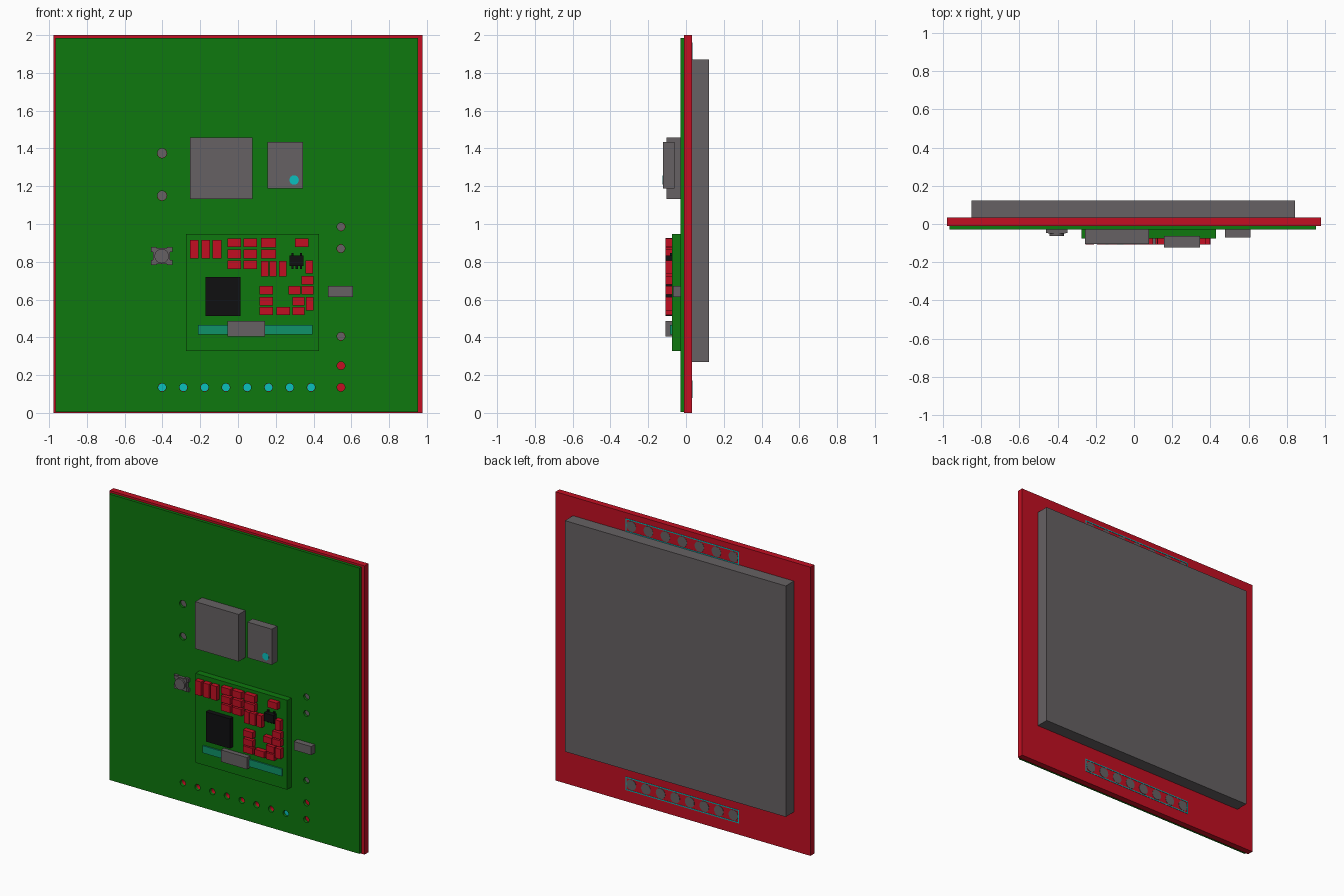
import bpy
import bmesh
from math import pi
from mathutils import Matrix, Vector

cube = bpy.data.objects.get("Cube")
if cube:
    bpy.data.objects.remove(cube, do_unlink=True)


def material(name, *rgb):
    linear = [((c / 255 + 0.055) / 1.055) ** 2.4 for c in rgb] + [1]
    mat = bpy.data.materials.new(name)
    mat.use_nodes = True
    mat.diffuse_color = linear
    mat.node_tree.nodes["Principled BSDF"].inputs["Base Color"].default_value = linear
    return mat


GREEN = material("board green", 14, 120, 14)
RED = material("component red", 194, 15, 34)
GRAY = material("metal gray", 102, 97, 99)
BLACK = material("chip black", 16, 16, 17)
CYAN = material("marking cyan", 10, 192, 190)
TEAL = material("antenna teal", 16, 146, 106)


def finish(name, bm, mat):
    mesh = bpy.data.meshes.new(name)
    bm.to_mesh(mesh)
    bm.free()
    obj = bpy.data.objects.new(name, mesh)
    bpy.context.collection.objects.link(obj)
    if mat:
        mesh.materials.append(mat)
    return obj


def boxes(name, mat, rects, front, back):
    """One object of boxes, each rect given as left, right, bottom, top."""
    bm = bmesh.new()
    for x0, x1, z0, z1 in rects:
        centre = Vector((x0 + x1, front + back, z0 + z1)) / 2
        scale = Matrix.Diagonal((x1 - x0, back - front, z1 - z0, 1))
        bmesh.ops.create_cube(bm, size=1, matrix=Matrix.Translation(centre) @ scale)
    return finish(name, bm, mat)


def cells(name, mat, centres, width, height, front, back):
    """Equal boxes placed by their centres."""
    w, h = width / 2, height / 2
    return boxes(name, mat, [(x - w, x + w, z - h, z + h) for x, z in centres], front, back)


def discs(name, mat, centres, radius, front, back):
    """Round parts whose axis runs front to back."""
    bm = bmesh.new()
    for x, z in centres:
        place = Matrix.Translation((x, (front + back) / 2, z)) @ Matrix.Rotation(pi / 2, 4, "X")
        bmesh.ops.create_cone(bm, cap_ends=True, segments=24, radius1=radius,
                              radius2=radius, depth=back - front, matrix=place)
    obj = finish(name, bm, mat)
    bpy.ops.object.select_all(action="DESELECT")
    obj.select_set(True)
    bpy.context.view_layer.objects.active = obj
    bpy.ops.object.shade_smooth_by_angle()
    return obj


def drill(board, centres, radius, front, back):
    cutter = discs("hole_cutter", None, centres, radius, front, back)
    mod = board.modifiers.new("holes", "BOOLEAN")
    mod.operation = "DIFFERENCE"
    mod.solver = "EXACT"
    mod.object = cutter
    bpy.context.view_layer.objects.active = board
    bpy.ops.object.modifier_apply(modifier=mod.name)
    bpy.data.objects.remove(cutter, do_unlink=True)


def row(first, last, count, z):
    return [(first + (last - first) * i / (count - 1), z) for i in range(count)]


# Stacked boards and the rear block
FACE, SEAM, REAR = -0.03, -0.01, 0.033
red_board = boxes("rear_board", RED, [(-0.977, 0.977, 0, 2)], SEAM, REAR)
green_board = boxes("front_board", GREEN, [(-0.965, 0.952, 0.006, 1.986)], FACE, SEAM)
boxes("rear_block", GRAY, [(-0.85, 0.843, 0.27, 1.87)], REAR, 0.122)

# Drilled holes and the pads seen inside them
row_holes = row(-0.402, 0.387, 8, 0.135)
large_holes = [(-0.402, 1.375), (-0.402, 1.15)]
side_holes = [(0.545, z) for z in (0.985, 0.87, 0.405)]
open_holes = [(0.545, z) for z in (0.25, 0.135)]
drill(green_board, row_holes + side_holes + open_holes, 0.021, -0.05, 0)
drill(green_board, large_holes, 0.025, -0.05, 0)
drill(red_board, row_holes[:-1], 0.021, -0.02, 0.022)
discs("row_hole_pads", CYAN, row_holes[:-1], 0.0205, 0.018, 0.024)
discs("end_hole_pad", CYAN, row_holes[-1:], 0.0205, -0.014, -0.008)
discs("side_hole_pads", GRAY, side_holes, 0.0205, -0.014, -0.008)
discs("large_hole_pads", GRAY, large_holes, 0.0245, -0.014, -0.008)

# Upper metal modules
boxes("large_module", GRAY, [(-0.255, 0.078, 1.133, 1.459)], -0.104, FACE)
boxes("small_module", GRAY, [(0.157, 0.345, 1.188, 1.435)], -0.122, -0.062)
discs("module_dot", CYAN, [(0.297, 1.233)], 0.025, -0.1235, -0.12)

# Push button with corner legs
bx, bz = -0.404, 0.83
cells("button_body", GRAY, [(bx, bz)], 0.09, 0.085, -0.05, FACE)
cells("button_legs", GRAY, [(bx + i * 0.042, bz + j * 0.034) for i in (-1, 1) for j in (-1, 1)],
      0.028, 0.026, -0.046, FACE)
discs("button_cap", GRAY, [(bx, bz)], 0.038, -0.063, -0.05)

# Side connector
boxes("side_connector", GRAY, [(0.477, 0.61, 0.614, 0.673)], -0.07, FACE)

# Daughter board with its chips
TOP, DECK = -0.108, -0.075
boxes("daughter_board", GREEN, [(-0.274, 0.43, 0.328, 0.947)], DECK, FACE)
boxes("main_chip", BLACK, [(-0.171, 0.014, 0.514, 0.72)], TOP, DECK)
boxes("small_chip", BLACK, [(0.273, 0.348, 0.777, 0.832)], TOP, DECK)
cells("small_chip_pins", BLACK, row(0.288, 0.333, 3, 0.77) + row(0.288, 0.333, 2, 0.837),
      0.012, 0.018, -0.085, DECK)
boxes("antenna_strip", TEAL, [(-0.213, 0.395, 0.415, 0.465)], -0.084, DECK)
boxes("antenna_connector", GRAY, [(-0.055, 0.144, 0.405, 0.487)], TOP, DECK)

# Red surface components, grouped by size
cells("tall_components", RED, row(-0.231, -0.111, 3, 0.867), 0.046, 0.098, TOP, DECK)
cells("block_components", RED,
      [(x, z) for x in (-0.02, 0.065) for z in (0.901, 0.841, 0.784)]
      + [(0.338, 0.901)], 0.071, 0.047, TOP, DECK)
cells("wide_components", RED, [(0.162, z) for z in (0.901, 0.841)], 0.079, 0.049, TOP, DECK)
cells("upright_components", RED, [(0.141, 0.763), (0.185, 0.763), (0.237, 0.763)],
      0.039, 0.083, TOP, DECK)
cells("edge_components", RED, [(0.378, 0.772), (0.38, 0.578)], 0.04, 0.07, TOP, DECK)
cells("cluster_components", RED,
      [(0.368, 0.702), (0.368, 0.649), (0.3, 0.649), (0.32, 0.591), (0.32, 0.539)],
      0.063, 0.044, TOP, DECK)
cells("column_components", RED,
      [(0.15, z) for z in (0.649, 0.591, 0.539)] + [(0.24, 0.539)],
      0.073, 0.044, TOP, DECK)

# Rear contact rows, each in a thin outline
for label, z, count in (("lower", 0.125, 8), ("upper", 1.915, 7)):
    discs(label + "_contacts", GRAY, row(-0.387, 0.395, count, z), 0.036, REAR - 0.005, REAR + 0.002)
    left, right, low, high, line = -0.43, 0.44, z - 0.046, z + 0.046, 0.007
    boxes(label + "_contact_outline", CYAN,
          [(left, right, low, low + line), (left, right, high - line, high),
           (left, left + line, low + line, high - line),
           (right - line, right, low + line, high - line)], REAR - 0.002, REAR + 0.002)
